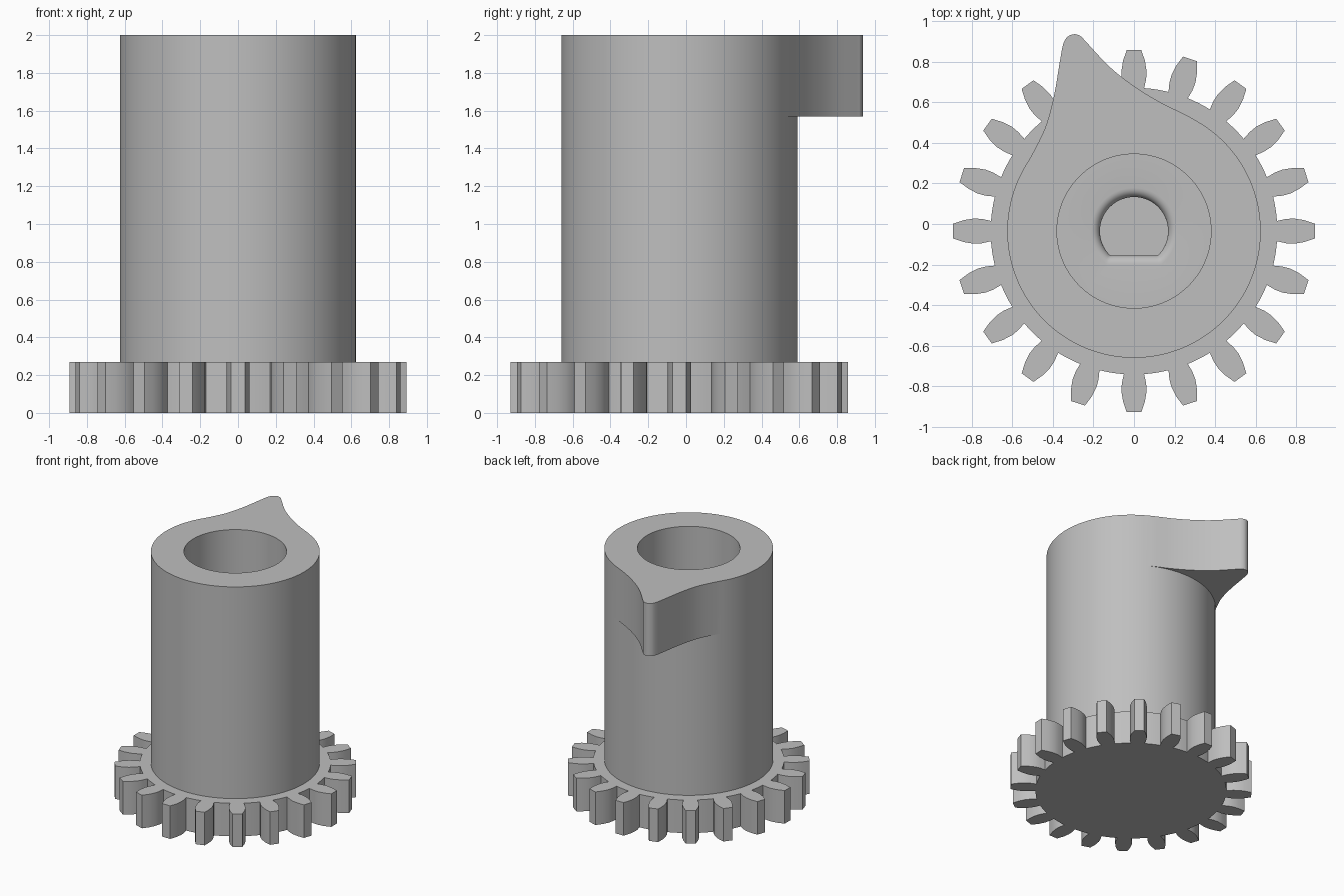
import bpy, bmesh
from math import sin, cos, pi, atan2, hypot, radians
from mathutils import Vector

old = bpy.data.objects.get("Cube")
if old:
    bpy.data.objects.remove(old)

CY = -0.035            # y of the shaft axis
BODY_R, BORE_R = 0.625, 0.38
GEAR_H, TOP, CAM_Z = 0.27, 2.0, 1.57
BORE_FLOOR, SHAFT_FLOOR = 0.75, 0.3
TEETH = 20

grey = bpy.data.materials.new("light_grey")
colour = (0.52, 0.52, 0.52, 1)
grey.use_nodes = True
grey.diffuse_color = colour
grey.node_tree.nodes["Principled BSDF"].inputs["Base Color"].default_value = colour


def loft(name, rings, cap_start=False):
    """Skin a list of (outline, z) rings; the last ring is always capped."""
    bm = bmesh.new()
    loops = [[bm.verts.new((p[0], p[1] + CY, z)) for p in pts] for pts, z in rings]
    n = len(loops[0])
    for a, b in zip(loops, loops[1:]):
        for i in range(n):
            j = (i + 1) % n
            bm.faces.new((a[i], a[j], b[j], b[i]))
    if cap_start:
        bm.faces.new(loops[0][::-1])
    bm.faces.new(loops[-1])
    bmesh.ops.remove_doubles(bm, verts=bm.verts, dist=0.0005)
    mesh = bpy.data.meshes.new(name)
    bm.to_mesh(mesh)
    bm.free()
    mesh.materials.append(grey)
    obj = bpy.data.objects.new(name, mesh)
    bpy.context.collection.objects.link(obj)
    bpy.ops.object.select_all(action='DESELECT')
    obj.select_set(True)
    bpy.context.view_layer.objects.active = obj
    bpy.ops.object.shade_smooth_by_angle(angle=radians(30))
    return obj


def spline(points, steps=5):
    """Smooth curve through the points, without the two end guides."""
    pts = [Vector(p) for p in points]
    out = []
    for a, b, c, d in zip(pts, pts[1:], pts[2:], pts[3:]):
        for k in range(steps):
            t = k / steps
            out.append(0.5 * (2 * b + (c - a) * t + (2 * a - 5 * b + 4 * c - d) * t * t
                              + (3 * b - a - 3 * c + d) * t ** 3))
    return out + [pts[-2]]


# Gear wheel: one tooth flank, mirrored and repeated
flank = [(0.705, 0.05), (0.75, 0.06), (0.79, 0.062), (0.84, 0.054), (0.893, 0.036)]
tooth = [(r, -w) for r, w in flank] + [(r, w) for r, w in reversed(flank)]
outline = []
for i in range(TEETH):
    a = 2 * pi * i / TEETH
    outline += [(r * cos(a) - w * sin(a), r * sin(a) + w * cos(a)) for r, w in tooth]
    for k in (0.35, 0.5, 0.65):
        b = a + k * 2 * pi / TEETH
        outline.append((0.707 * cos(b), 0.707 * sin(b)))
loft("gear_wheel", [(outline, 0), (outline, GEAR_H)], cap_start=True)

# Cam nose outline, anticlockwise around the shaft axis
nose = spline([(0.40, 0.485), (0.277, 0.562), (0.13, 0.635), (0.0, 0.715), (-0.12, 0.81),
               (-0.235, 0.932), (-0.262, 0.96), (-0.292, 0.971), (-0.325, 0.96),
               (-0.348, 0.925), (-0.365, 0.84), (-0.395, 0.665), (-0.44, 0.505),
               (-0.523, 0.34), (-0.575, 0.245)])
first = atan2(nose[0].y, nose[0].x)
last = atan2(nose[-1].y, nose[-1].x)
rest = 110
arc = [last + (first + 2 * pi - last) * k / rest for k in range(1, rest)]
angles = [atan2(p.y, p.x) for p in nose] + arc


def circle(r):
    return [(r * cos(a), r * sin(a)) for a in angles]


def d_shape(grow):
    """Round hole with a flat on the front side, widened by grow."""
    pts = []
    for a in angles:
        r = 0.168 + grow
        if sin(a) < 0:
            r = min(r, (0.12 + grow) / -sin(a))
        pts.append((r * cos(a), r * sin(a)))
    return pts


# Snap the nose onto the barrel where it would dip inside
cam = []
for p, a in zip(nose, angles):
    r = max(BODY_R, hypot(p.x, p.y))
    cam.append((r * cos(a), r * sin(a)))
cam += [(BODY_R * cos(a), BODY_R * sin(a)) for a in arc]

# Barrel, cam, bore and rounded shaft socket as one continuous skin
FILLET = 0.045
rings = [(circle(BODY_R), GEAR_H - 0.02), (circle(BODY_R), CAM_Z), (cam, CAM_Z), (cam, TOP),
         (circle(BORE_R), TOP), (circle(BORE_R), BORE_FLOOR)]
for k in range(7):
    t = k / 6 * pi / 2
    rings.append((d_shape(FILLET * (1 - sin(t))), BORE_FLOOR - FILLET * (1 - cos(t))))
rings.append((d_shape(0), SHAFT_FLOOR))
loft("barrel_with_cam", rings)
